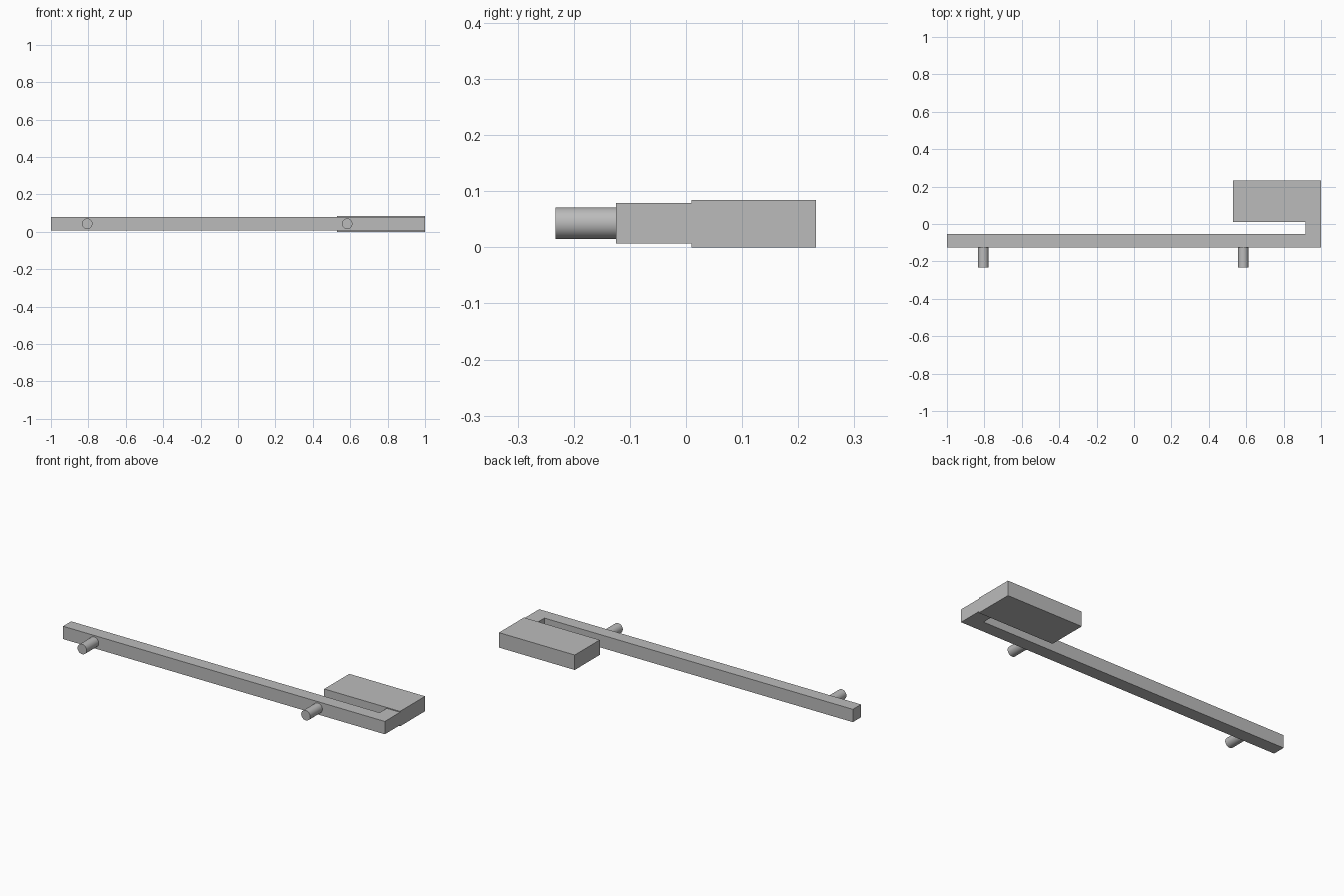
import bpy
import bmesh
import math

cube = bpy.data.objects.get("Cube")
if cube:
    bpy.data.objects.remove(cube, do_unlink=True)

grey = bpy.data.materials.new("plain grey")
grey.use_nodes = True
grey.diffuse_color = (0.5, 0.5, 0.5, 1)
grey.node_tree.nodes["Principled BSDF"].inputs["Base Color"].default_value = (0.5, 0.5, 0.5, 1)


def extruded(name, outline, bottom, top):
    """Solid made by raising a flat outline from bottom to top."""
    bm = bmesh.new()
    base = bm.faces.new([bm.verts.new((x, y, bottom)) for x, y in outline])
    raised = bmesh.ops.extrude_face_region(bm, geom=[base])["geom"]
    verts = [v for v in raised if isinstance(v, bmesh.types.BMVert)]
    bmesh.ops.translate(bm, verts=verts, vec=(0, 0, top - bottom))
    bmesh.ops.recalc_face_normals(bm, faces=bm.faces)
    mesh = bpy.data.meshes.new(name)
    bm.to_mesh(mesh)
    bm.free()
    mesh.materials.append(grey)
    obj = bpy.data.objects.new(name, mesh)
    bpy.context.collection.objects.link(obj)
    return obj


def peg(name, x):
    """Round pin standing out of the front of the bar."""
    front, back = -0.233, -0.125
    bpy.ops.mesh.primitive_cylinder_add(
        vertices=48, radius=0.028, depth=back - front,
        location=(x, (front + back) / 2, 0.043), rotation=(math.pi / 2, 0, 0))
    obj = bpy.context.object
    obj.name = name
    obj.data.materials.append(grey)
    bpy.ops.object.shade_smooth_by_angle(angle=math.radians(30))


# Long square bar with a short return arm at its left end
extruded("bar_with_return_arm",
         [(-1, -0.125), (1, -0.125), (1, 0.01), (0.917, 0.01),
          (0.917, -0.053), (-1, -0.053)], 0.007, 0.079)

# Slightly thicker block carried by the arm
extruded("end_block", [(0.529, 0.01), (1, 0.01), (1, 0.232), (0.529, 0.232)], 0, 0.084)

# Two mounting pegs
peg("right_peg", -0.806)
peg("left_peg", 0.584)
